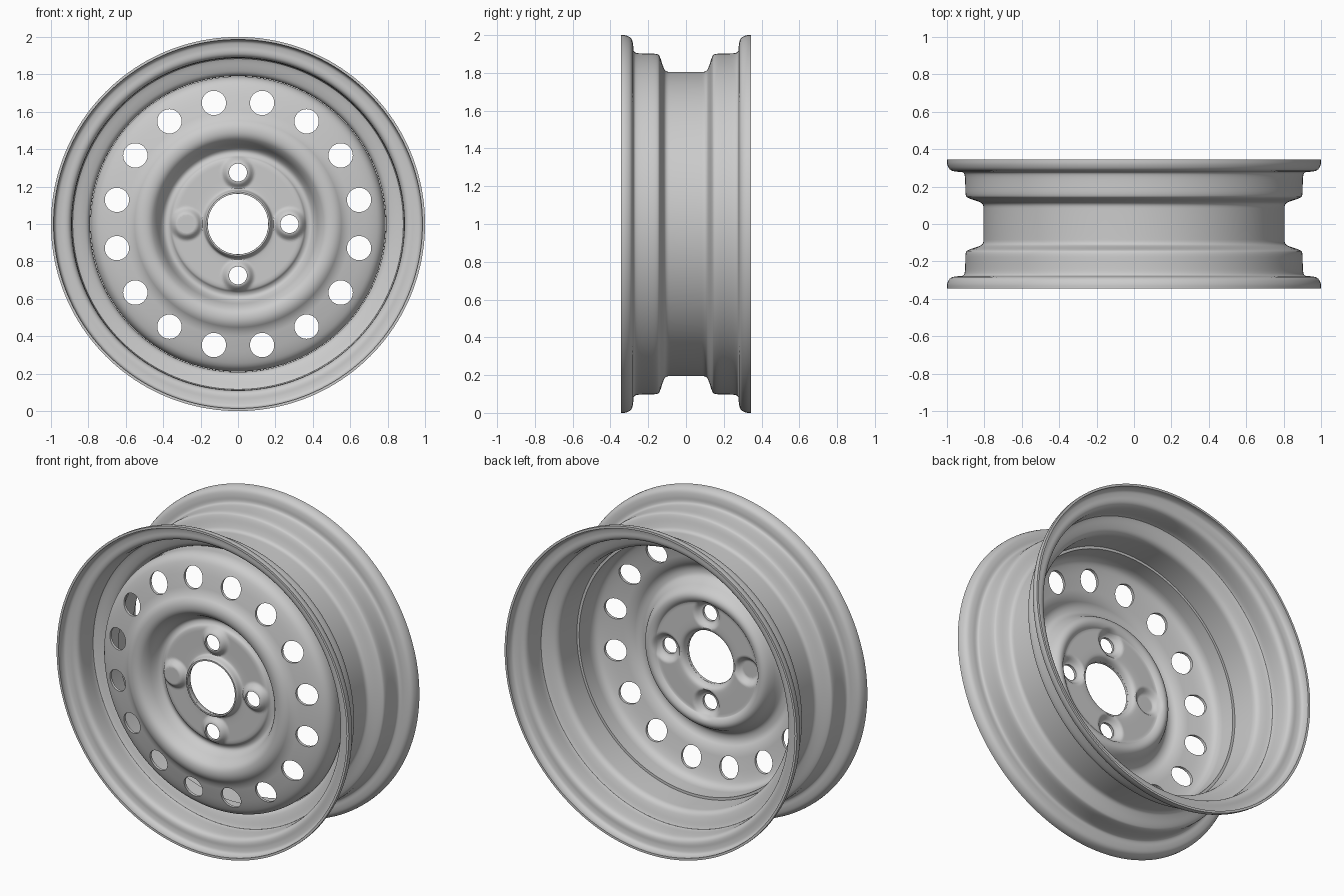
import bpy, bmesh
from math import sin, cos, pi, radians, hypot, ceil

if "Cube" in bpy.data.objects:
    bpy.data.objects.remove(bpy.data.objects["Cube"])


def smooth_path(pts, rounds=2, step=0.02):
    # corner cutting with fixed ends, then even subdivision
    for _ in range(rounds):
        out = [pts[0]]
        for (a, b), (c, d) in zip(pts, pts[1:]):
            out += [(.75*a + .25*c, .75*b + .25*d), (.25*a + .75*c, .25*b + .75*d)]
        pts = out + [pts[-1]]
    res = [pts[0]]
    for (a, b), (c, d) in zip(pts, pts[1:]):
        n = max(1, ceil(hypot(c - a, d - b) / step))
        res += [(a + (c - a)*i/n, b + (d - b)*i/n) for i in range(1, n + 1)]
    return res


def thicken(pts, t):
    # closed sheet-metal section from an open path
    back = []
    for i, (r, y) in enumerate(pts):
        a, b = pts[max(i - 1, 0)], pts[min(i + 1, len(pts) - 1)]
        dr, dy = b[0] - a[0], b[1] - a[1]
        l = hypot(dr, dy)
        back.append((r - dy/l*t, y + dr/l*t))
    return pts + back[::-1]


def revolve(name, loop, segs, push=None):
    bm = bmesh.new()
    rings = []
    for s in range(segs):
        a = 2*pi*s/segs
        ring = []
        for r, y in loop:
            x, z = r*sin(a), r*cos(a)
            ring.append(bm.verts.new((x, y + (push(x, z) if push else 0), z + 1)))
        rings.append(ring)
    n = len(loop)
    for s in range(segs):
        A, B = rings[s], rings[(s + 1) % segs]
        for i in range(n):
            j = (i + 1) % n
            bm.faces.new((A[i], A[j], B[j], B[i]))
    bmesh.ops.recalc_face_normals(bm, faces=bm.faces)
    me = bpy.data.meshes.new(name)
    bm.to_mesh(me)
    bm.free()
    ob = bpy.data.objects.new(name, me)
    bpy.context.collection.objects.link(ob)
    return ob


def shade(ob):
    bpy.ops.object.select_all(action='DESELECT')
    ob.select_set(True)
    bpy.context.view_layer.objects.active = ob
    bpy.ops.object.shade_smooth_by_angle(angle=radians(35))


# rim barrel: symmetric flange, bead seat and drop centre
half = [(1.0, -.345), (1.0, -.318), (.985, -.288), (.95, -.279), (.918, -.279),
        (.905, -.268), (.902, -.22), (.902, -.15), (.885, -.137),
        (.835, -.122), (.806, -.108), (.805, -.07)]
barrel = half + [(r, -y) for r, y in half[::-1]]
rim = revolve("rim_barrel", thicken(smooth_path(barrel, 2, .05), .014), 160)
shade(rim)

# wheel disc: hub lip, hub pad, bowl, crest, vent cone, weld flange
section = [(.162, -.262), (.176, -.262), (.184, -.225), (.20, -.218), (.30, -.218),
           (.352, -.218), (.366, -.200), (.39, -.194), (.412, -.215), (.44, -.275),
           (.475, -.308), (.53, -.308), (.575, -.272), (.64, -.258),
           (.72, -.238), (.768, -.215), (.789, -.175), (.789, -.12), (.789, -.06)]


def boss(x, z):
    # raised dome around each bolt hole
    d = min(hypot(x - .275*sin(k*pi/2), z - .275*cos(k*pi/2)) for k in range(4))
    t = min(1, max(0, (.092 - d) / .04))
    return -.032*t*t*(3 - 2*t)


disc = revolve("wheel_disc", thicken(smooth_path(section, 2, .012), .016), 192, boss)

# hole cutters: 16 vents and 4 bolt holes
bm = bmesh.new()
holes = [(.66, 2*pi*(k + .5)/16, .065) for k in range(16)]
holes += [(.275, k*pi/2, .048) for k in range(4)]
for R, a, rad in holes:
    vs = bmesh.ops.create_cone(bm, cap_ends=True, segments=32, radius1=rad,
                               radius2=rad, depth=.4)['verts']
    for v in vs:
        x, y, z = v.co
        v.co = (x + R*sin(a), z - .25, y + R*cos(a) + 1)
bmesh.ops.recalc_face_normals(bm, faces=bm.faces)
me = bpy.data.meshes.new("hole_cutter")
bm.to_mesh(me)
bm.free()
cutter = bpy.data.objects.new("hole_cutter", me)
bpy.context.collection.objects.link(cutter)
cutter.hide_render = True

mod = disc.modifiers.new("holes", 'BOOLEAN')
mod.operation = 'DIFFERENCE'
mod.solver = 'EXACT'
mod.object = cutter
bpy.context.view_layer.objects.active = disc
bpy.ops.object.modifier_apply(modifier=mod.name)
bpy.data.objects.remove(cutter)
shade(disc)
